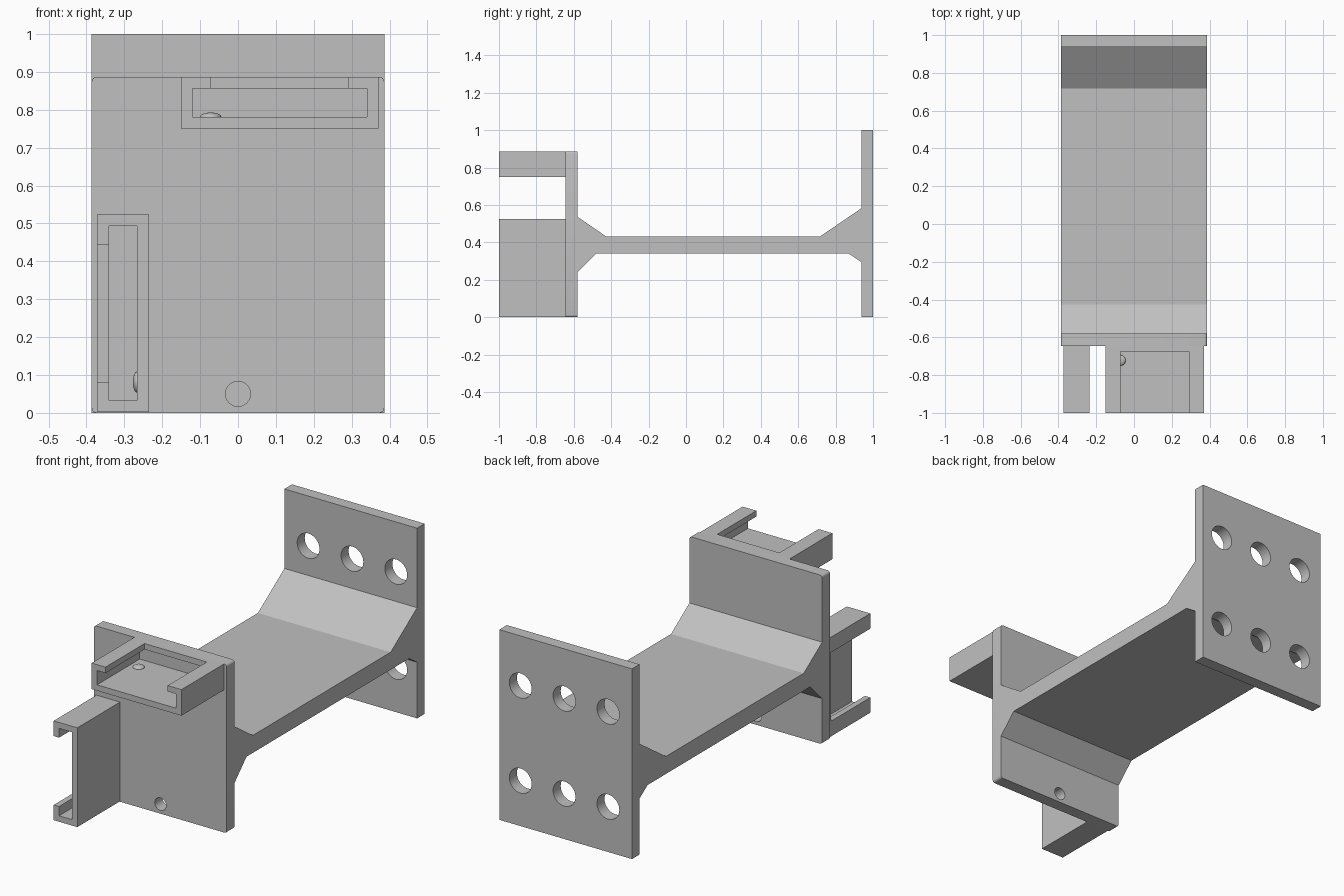
import bpy, bmesh, math
from mathutils import Matrix, Vector

if "Cube" in bpy.data.objects:
    bpy.data.objects.remove(bpy.data.objects["Cube"], do_unlink=True)

HALF = 0.386          # half width of the body
PLATE_FRONT = -0.645  # front face of the front plate

grey = bpy.data.materials.new("plain grey")
grey.use_nodes = True
color = (0.53, 0.53, 0.53, 1)
grey.diffuse_color = color
grey.node_tree.nodes["Principled BSDF"].inputs["Base Color"].default_value = color


def make_object(name, bm):
    bmesh.ops.recalc_face_normals(bm, faces=bm.faces)
    mesh = bpy.data.meshes.new(name)
    bm.to_mesh(mesh)
    bm.free()
    mesh.materials.append(grey)
    obj = bpy.data.objects.new(name, mesh)
    bpy.context.collection.objects.link(obj)
    return obj


def box(name, low, high):
    low, high = Vector(low), Vector(high)
    bm = bmesh.new()
    matrix = Matrix.Translation((low + high) / 2) @ Matrix.Diagonal((*(high - low), 1))
    bmesh.ops.create_cube(bm, size=1, matrix=matrix)
    return make_object(name, bm)


def hole_cutter(x, y, z, radius):
    bm = bmesh.new()
    bmesh.ops.create_cone(bm, cap_ends=True, segments=40, radius1=radius, radius2=radius, depth=0.2,
                          matrix=Matrix.Translation((x, y, z)) @ Matrix.Rotation(math.pi / 2, 4, "X"))
    return make_object("hole_cutter", bm)


def activate(obj):
    bpy.ops.object.select_all(action="DESELECT")
    obj.select_set(True)
    bpy.context.view_layer.objects.active = obj


def cut(obj, cutter):
    activate(obj)
    mod = obj.modifiers.new("cut", "BOOLEAN")
    mod.operation = "DIFFERENCE"
    mod.solver = "EXACT"
    mod.object = cutter
    bpy.ops.object.modifier_apply(modifier=mod.name)
    bpy.data.objects.remove(cutter, do_unlink=True)


# Body: two upright plates joined by a web with sloped gussets
profile = [(PLATE_FRONT, 0), (-0.58, 0), (-0.58, 0.24), (-0.48, 0.34), (0.87, 0.34), (0.937, 0.295),
           (0.937, 0), (1, 0), (1, 1), (0.937, 1), (0.937, 0.582), (0.717, 0.432),
           (-0.427, 0.432), (-0.58, 0.537), (-0.58, 0.887), (PLATE_FRONT, 0.887)]
bm = bmesh.new()
face = bm.faces.new([bm.verts.new((-HALF, y, z)) for y, z in profile])
extruded = bmesh.ops.extrude_face_region(bm, geom=[face])["geom"]
bmesh.ops.translate(bm, vec=(2 * HALF, 0, 0),
                    verts=[g for g in extruded if isinstance(g, bmesh.types.BMVert)])
# Rounded outer corners on the front plate
corners = [e for e in bm.edges
           if all(v.co.y < -0.57 for v in e.verts)
           and abs(e.verts[0].co.y - e.verts[1].co.y) > 0.05]
bmesh.ops.bevel(bm, geom=corners, offset=0.013, segments=4, profile=0.5, affect="EDGES")
body = make_object("mount_body", bm)

# Bolt holes in the back plate and a small hole in the front plate
for z in (0.238, 0.738):
    for column in (-1, 0, 1):
        cut(body, hole_cutter(0.008 + column * 0.255, 0.98, z, 0.065))
cut(body, hole_cutter(0, -0.62, 0.05, 0.033))
activate(body)
bpy.ops.object.shade_smooth_by_angle(angle=math.radians(25))


# Slotted holder: channel with overhanging lips and a small retaining bump
def holder(name, matrix):
    length, depth, wall = 0.522, 0.137, 0.031
    back = PLATE_FRONT + 0.005
    shell = box(name, (0, -1, 0), (length, back, depth))
    cut(shell, box("channel_cutter", (wall, -1.1, wall), (length - wall, back + 0.1, depth - wall)))
    cut(shell, box("opening_cutter", (0.08, -1.1, depth / 2), (length - 0.08, -0.675, depth + 0.1)))
    bm = bmesh.new()
    bmesh.ops.create_uvsphere(bm, u_segments=24, v_segments=12, radius=0.028,
                              matrix=Matrix.Translation((0.079, -0.722, wall))
                              @ Matrix.Diagonal((1, 1, 0.42, 1)))
    bump = make_object(name + "_bump", bm)
    activate(bump)
    bpy.ops.object.shade_smooth_by_angle(angle=math.radians(40))
    for obj in (shell, bump):
        obj.data.transform(matrix)


holder("upper_holder", Matrix.Translation((-0.151, 0, 0.75)))
holder("side_holder", Matrix.Translation((-0.235, 0, 0.002)) @ Matrix.Rotation(-math.pi / 2, 4, "Y"))
